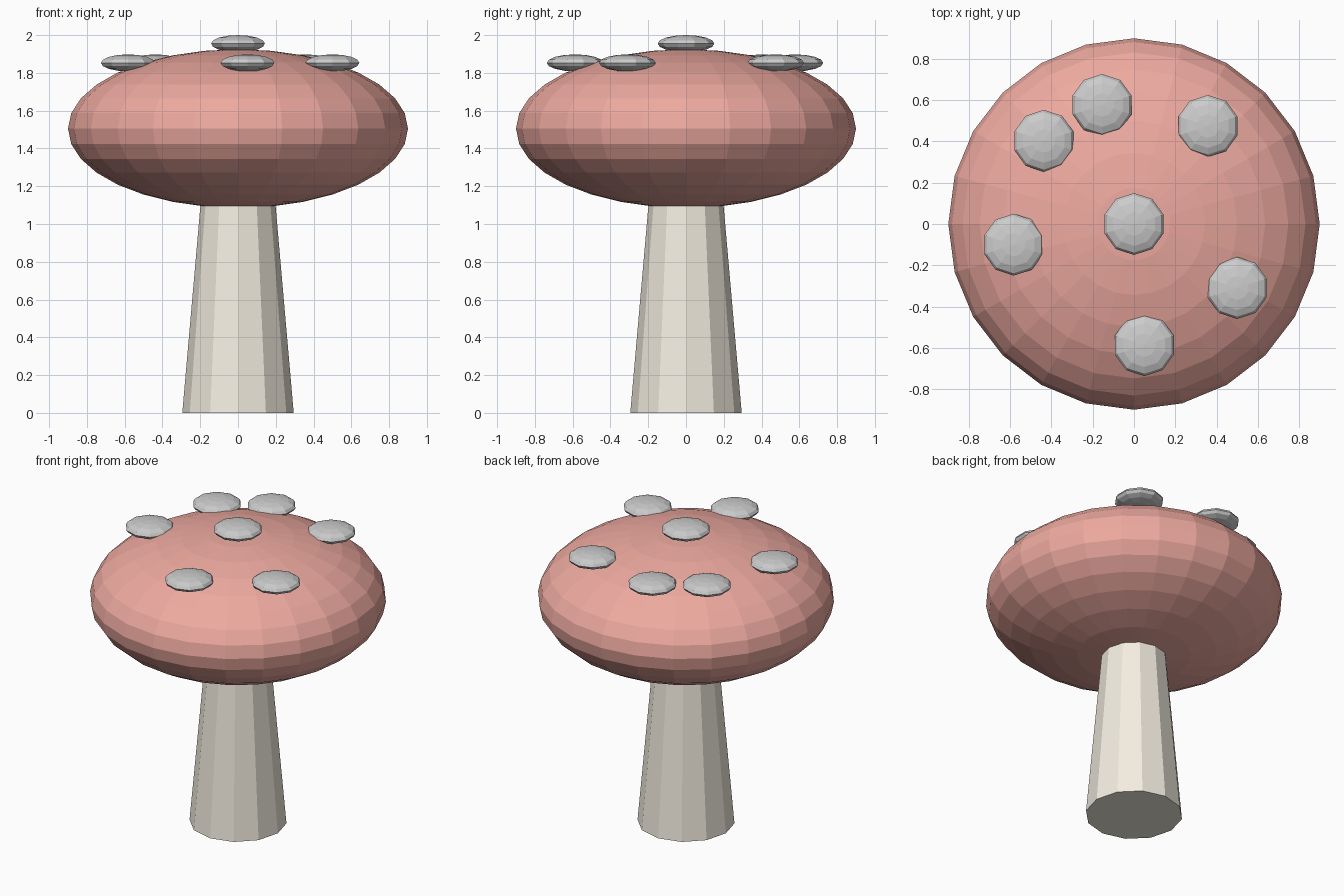
import bpy, bmesh
from math import sin, cos, pi

if "Cube" in bpy.data.objects:
    bpy.data.objects.remove(bpy.data.objects["Cube"])


def material(name, rgb):
    m = bpy.data.materials.new(name)
    m.diffuse_color = (*rgb, 1)
    m.use_nodes = True
    m.node_tree.nodes["Principled BSDF"].inputs["Base Color"].default_value = m.diffuse_color
    return m


def lathe(name, profile, sides, location, mat=None):
    """Flat-shaded solid of revolution; first corner points to +y, profile runs bottom to top."""
    bm = bmesh.new()
    rings = []
    for r, z in profile:
        if r < 1e-6:
            rings.append([bm.verts.new((0, 0, z))] * sides)
        else:
            rings.append([bm.verts.new((-r * sin(2 * pi * i / sides), r * cos(2 * pi * i / sides), z))
                          for i in range(sides)])
    for low, high in zip(rings, rings[1:]):
        for i in range(sides):
            j = (i + 1) % sides
            bm.faces.new(dict.fromkeys((low[i], low[j], high[j], high[i])))
    # Cap open ends
    for ring in (rings[0], rings[-1]):
        if ring[0] is not ring[1]:
            bm.faces.new(ring)
    bmesh.ops.recalc_face_normals(bm, faces=bm.faces)
    mesh = bpy.data.meshes.new(name)
    bm.to_mesh(mesh)
    bm.free()
    ob = bpy.data.objects.new(name, mesh)
    ob.location = location
    if mat:
        mesh.materials.append(mat)
    bpy.context.collection.objects.link(ob)
    return ob


def ellipsoid(radius, half_height, rings):
    return [(radius * sin(pi * k / rings), -half_height * cos(pi * k / rings))
            for k in range(rings + 1)]


# Tapered stem
lathe("stem", [(0.295, 0), (0.19, 1.2)], 12, (0, 0, 0),
      material("cream", (0.9, 0.85, 0.75)))

# Flattened cap
lathe("cap", ellipsoid(0.9, 0.42, 16), 24, (0, 0, 1.505),
      material("red", (0.85, 0.40, 0.35)))

# Spots: one on the crown, six scattered around it
spot = ellipsoid(0.15, 0.045, 8)
lathe("crown_spot", spot, 10, (0, 0, 1.955))
for n, (x, y) in enumerate([(-0.155, 0.577), (-0.437, 0.403), (0.358, 0.475),
                            (-0.583, -0.1), (0.5, -0.31), (0.05, -0.587)], 1):
    lathe(f"spot_{n}", spot, 10, (x, y, 1.853))
